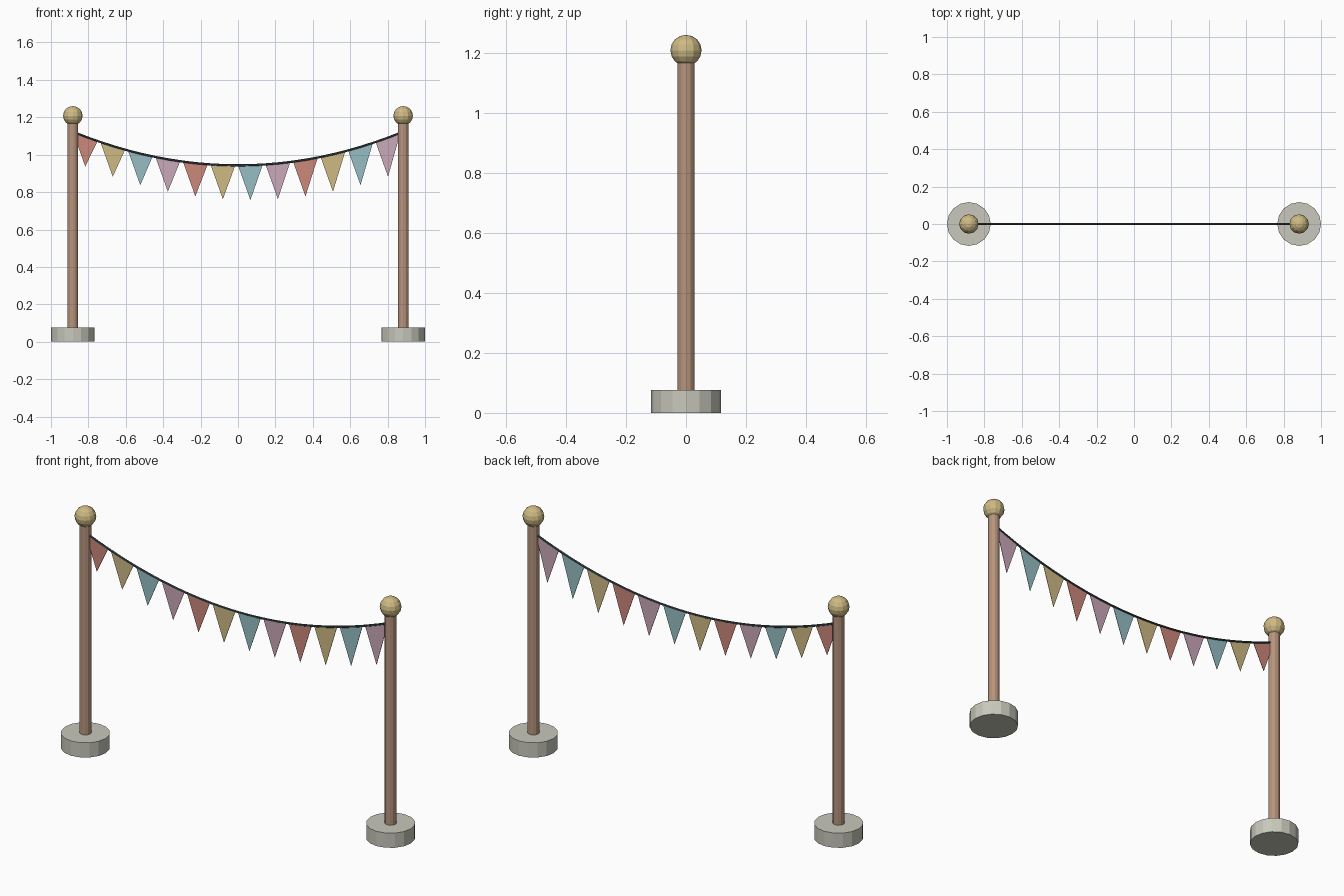
import bpy
import bmesh

cube = bpy.data.objects.get("Cube")
if cube:
    bpy.data.objects.remove(cube, do_unlink=True)


def material(name, rgb):
    """Flat material from display (sRGB) values in 0-255."""
    col = [((c / 255 + 0.055) / 1.055) ** 2.4 for c in rgb] + [1]
    m = bpy.data.materials.new(name)
    m.use_nodes = True
    m.diffuse_color = col
    bsdf = m.node_tree.nodes["Principled BSDF"]
    bsdf.inputs["Base Color"].default_value = col
    bsdf.inputs["Roughness"].default_value = 0.8
    return m


STONE = material("pale_stone", (200, 200, 188))
WOOD = material("brown_wood", (182, 148, 125))
GOLD = material("ochre", (206, 186, 132))
ROPE = material("dark_slate", (62, 74, 78))
RED = material("coral_red", (204, 136, 123))
TEAL = material("soft_teal", (150, 190, 196))
PINK = material("dusty_pink", (202, 168, 184))


def finish(name, bm, mat):
    bmesh.ops.recalc_face_normals(bm, faces=bm.faces)
    mesh = bpy.data.meshes.new(name)
    bm.to_mesh(mesh)
    bm.free()
    mesh.materials.append(mat)
    ob = bpy.data.objects.new(name, mesh)
    bpy.context.collection.objects.link(ob)
    return ob


def cylinder(name, x, z0, z1, radius, sides, mat):
    bm = bmesh.new()
    bmesh.ops.create_cone(bm, cap_ends=True, segments=sides, radius1=radius,
                          radius2=radius, depth=z1 - z0)
    bmesh.ops.translate(bm, verts=bm.verts, vec=(x, 0, (z0 + z1) / 2))
    return finish(name, bm, mat)


# Posts: round foot, pole and ball finial on each side
POST_X = 0.883
for side, sign in (("left", 1), ("right", -1)):
    x = sign * POST_X
    cylinder(side + "_foot", x, 0, 0.077, 0.117, 16, STONE)
    cylinder(side + "_pole", x, 0.02, 1.17, 0.0285, 12, WOOD)
    bm = bmesh.new()
    bmesh.ops.create_uvsphere(bm, u_segments=12, v_segments=8, radius=0.052)
    bmesh.ops.translate(bm, verts=bm.verts, vec=(x, 0, 1.208))
    finish(side + "_finial", bm, GOLD)


def sag(x):
    """Height of the hanging rope at x."""
    return 0.943 + 0.18 * (x / POST_X) ** 2


# Rope: a thin tube swept along the sagging line
STEPS, SIDES = 24, 6
bm = bmesh.new()
rings = []
for i in range(STEPS + 1):
    x = POST_X * (2 * i / STEPS - 1)
    ring = bmesh.ops.create_circle(bm, segments=SIDES, radius=0.006)["verts"]
    for v in ring:
        v.co = (x, v.co.x, sag(x) + v.co.y)
    rings.append(ring)
for a, b in zip(rings, rings[1:]):
    for k in range(SIDES):
        n = (k + 1) % SIDES
        bm.faces.new((a[k], a[n], b[n], b[k]))
bm.faces.new(rings[0])
bm.faces.new(rings[-1])
finish("rope", bm, ROPE)

# Pennants: thin triangles, each hung from its own stretch of rope
COUNT = 12
pitch = 2 * POST_X / COUNT
half = 0.001
for i in range(COUNT):
    x0 = -POST_X + i * pitch
    x1 = x0 + 0.9 * pitch
    corners = ((x0, sag(x0)), (x1, sag(x1)), ((x0 + x1) / 2, sag(x0) - 0.186))
    bm = bmesh.new()
    front, back = [[bm.verts.new((x, y, z)) for x, z in corners]
                   for y in (-half, half)]
    bm.faces.new(front)
    bm.faces.new(back)
    for k in range(3):
        n = (k + 1) % 3
        bm.faces.new((front[k], front[n], back[n], back[k]))
    finish(f"pennant_{i + 1}", bm, (RED, GOLD, TEAL, PINK)[i % 4])
